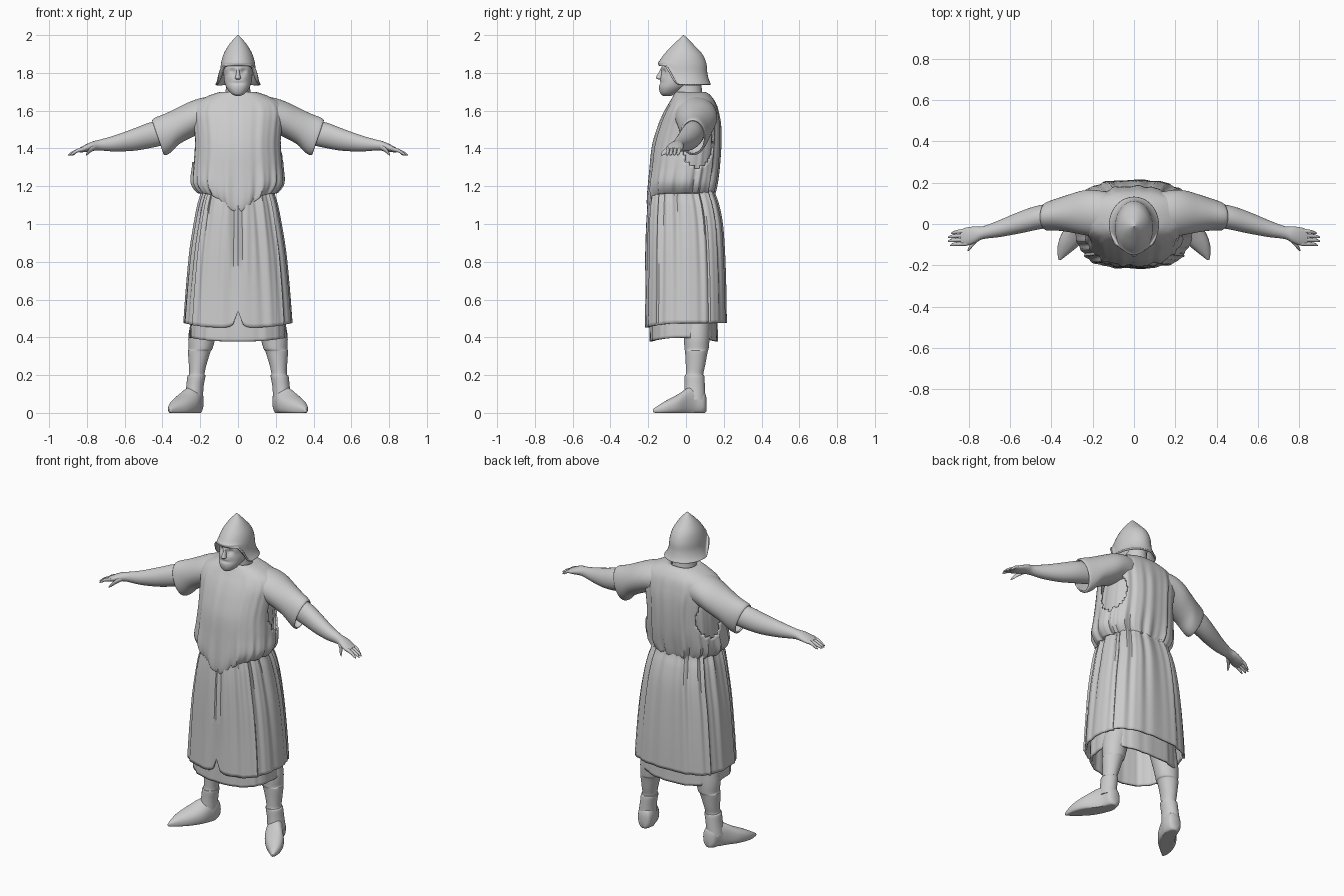
import bpy, bmesh, math
from mathutils import Vector

old = bpy.data.objects.get("Cube")
if old:
    bpy.data.objects.remove(old, do_unlink=True)

clay = bpy.data.materials.new("plain_grey")
clay.use_nodes = True
clay.diffuse_color = (0.6, 0.6, 0.6, 1)
clay.node_tree.nodes["Principled BSDF"].inputs["Base Color"].default_value = (0.6, 0.6, 0.6, 1)


def smooth(lo, hi, v):
    t = min(1, max(0, (v - lo) / (hi - lo)))
    return t * t * (3 - 2 * t)


def refine(rings, steps):
    """Catmull-Rom interpolation of the section list."""
    out = []
    for i in range(len(rings) - 1):
        p = [rings[min(max(i + k, 0), len(rings) - 1)] for k in (-1, 0, 1, 2)]
        for j in range(steps):
            t = j / steps
            out.append([b + 0.5 * t * (c - a + t * (2 * a - 5 * b + 4 * c - d + t * (3 * (b - c) + d - a)))
                        for a, b, c, d in zip(*p)])
    return out + [list(rings[-1])]


def loft(name, rings, axis="z", n=32, steps=4, power=2, shape=None, cut=None,
         caps=True, thick=0, mirror=False, angle=50):
    """Skin sections (x, y, z, half width, half depth) lying across an axis."""
    u, v = {"z": ((1, 0, 0), (0, 1, 0)), "x": ((0, 1, 0), (0, 0, 1)), "y": ((1, 0, 0), (0, 0, 1))}[axis]
    u, v = Vector(u), Vector(v)
    bm = bmesh.new()
    grid = []
    for x, y, z, a, b in refine(rings, steps):
        row = []
        for k in range(n):
            ang = 2 * math.pi * k / n
            c, s = math.cos(ang), math.sin(ang)
            c, s = (math.copysign(abs(w) ** (2 / power), w) for w in (c, s))
            mid = Vector((x, y, z))
            p = mid + u * a * c + v * b * s
            row.append(bm.verts.new(shape(p, mid, ang) if shape else p))
        grid.append(row)
    for r0, r1 in zip(grid, grid[1:]):
        for k in range(n):
            bm.faces.new((r0[k], r0[(k + 1) % n], r1[(k + 1) % n], r1[k]))
    if caps:
        bm.faces.new(grid[0])
        bm.faces.new(grid[-1])
    if cut:
        gone = [f for f in bm.faces if cut(f.calc_center_median())]
        bmesh.ops.delete(bm, geom=gone, context="FACES")
    bmesh.ops.recalc_face_normals(bm, faces=bm.faces)
    mesh = bpy.data.meshes.new(name)
    bm.to_mesh(mesh)
    bm.free()
    ob = bpy.data.objects.new(name, mesh)
    bpy.context.collection.objects.link(ob)
    mesh.materials.append(clay)
    if thick:
        m = ob.modifiers.new("thickness", "SOLIDIFY")
        m.thickness, m.offset = thick, -1
    if mirror:
        ob.modifiers.new("mirror", "MIRROR")
    bpy.ops.object.select_all(action="DESELECT")
    ob.select_set(True)
    bpy.context.view_layer.objects.active = ob
    bpy.ops.object.shade_smooth_by_angle(angle=math.radians(angle))
    return ob


def upright(rows):
    """Sections given as (height, half width, front y, back y)."""
    return [(0, (f + k) / 2, z, w, (k - f) / 2) for z, w, f, k in rows]


def folds(ang):
    return math.sin(17 * ang + 0.6) + 0.7 * math.sin(29 * ang + 2) + 0.5 * math.sin(11 * ang)


def push(p, mid, amount):
    out = Vector((p.x - mid.x, p.y - mid.y, 0))
    return p + out.normalized() * amount if out.length > 1e-5 else p


# helmet with a raised face opening and flared neck guard
def helmet_shape(p, mid, ang):
    k = 1 - 0.8 * smooth(0.25, 0.75, -math.sin(ang))
    if p.z < 1.86:
        p.z = 1.86 - (1.86 - p.z) * k
    return p


loft("helmet", upright([(2.0, .001, -.014, -.012), (1.985, .017, -.03, .006), (1.95, .047, -.068, .04),
                        (1.90, .076, -.115, .086), (1.85, .09, -.146, .108), (1.80, .095, -.148, .113),
                        (1.765, .106, -.145, .121), (1.74, .121, -.14, .132)]),
     n=64, caps=False, shape=helmet_shape, thick=0.01)


# bearded head with eye sockets and mouth crease
def face_shape(p, mid, ang):
    if math.sin(ang) < 0:
        sockets = math.exp(-((abs(p.x) - .03) / .016) ** 2 - ((p.z - 1.81) / .014) ** 2)
        mouth = math.exp(-(p.x / .03) ** 2 - ((p.z - 1.746) / .006) ** 2)
        cheek = math.exp(-((abs(p.x) - .035) / .02) ** 2 - ((p.z - 1.775) / .014) ** 2)
        p.y += .014 * sockets + .007 * mouth - .004 * cheek
    return p


loft("head", upright([(1.678, .012, -.12, -.08), (1.69, .036, -.135, -.055), (1.72, .06, -.143, .0),
                      (1.755, .073, -.138, .06), (1.79, .076, -.131, .085), (1.83, .076, -.13, .09),
                      (1.88, .06, -.09, .07)]), n=64, steps=6, shape=face_shape, power=2.2)
loft("nose", upright([(1.765, .008, -.145, -.12), (1.772, .016, -.158, -.12), (1.785, .012, -.155, -.12),
                      (1.81, .008, -.14, -.11), (1.83, .009, -.13, -.11)]), n=16)
loft("neck", upright([(1.62, .085, -.06, .1), (1.70, .066, -.06, .085), (1.80, .06, -.06, .08)]))


# under tunic and hem
loft("under_tunic", upright([(1.66, .16, -.06, .12), (1.5, .2, -.11, .16), (1.3, .205, -.15, .15),
                             (1.1, .185, -.16, .13), (.8, .235, -.18, .16), (.5, .25, -.19, .165),
                             (.39, .254, -.192, .168)]),
     n=96, power=2.6, caps=False, thick=.012,
     shape=lambda p, mid, a: push(p, mid, .002 * folds(a)) + Vector((0, 0, .02 * math.cos(a) ** 2 - .012)))


# surcoat body, bloused over the waist and open under the arms
def coat_shape(p, mid, ang):
    low = 1 - smooth(1.17, 1.36, p.z)
    front = max(0, -math.sin(ang))
    amp = .0015 + .004 * low + .002 * (1 - smooth(1.5, 1.62, p.z)) * (math.sin(ang) > 0)
    if p.z > 1.6:
        amp *= 1 - smooth(1.6, 1.67, p.z)
    p = push(p, mid, amp * folds(ang))
    p.z -= .1 * low * math.exp(-(p.x / .11) ** 2) * front ** 2
    return p


def armhole(c):
    return abs(c.x) > .17 and ((c.y - .06) / .085) ** 2 + ((c.z - 1.43) / .13) ** 2 < 1


loft("surcoat_body", upright([(1.19, .17, -.15, .12), (1.165, .192, -.182, .142), (1.17, .21, -.198, .15),
                              (1.22, .24, -.203, .162), (1.31, .237, -.192, .176), (1.42, .23, -.178, .184),
                              (1.52, .237, -.148, .183), (1.59, .245, -.118, .173), (1.64, .225, -.09, .158),
                              (1.675, .165, -.07, .135), (1.695, .11, -.058, .112), (1.698, .085, -.05, .095),
                              (1.688, .07, -.045, .085)]),
     n=128, steps=6, power=2.35, caps=False, shape=coat_shape, cut=armhole, thick=.01)


# surcoat skirt, with overlapping panels and a front slit
def skirt_shape(p, mid, ang):
    s = math.sin(ang)
    down = smooth(.45, 1.2, p.z)
    panel = .012 if s < -.62 or s > .5 else 0
    p = push(p, mid, panel - .006 + (.0025 + .003 * down) * folds(ang))
    if s < 0:
        pleat = math.cos(p.x * 130) * math.exp(-(p.x / .07) ** 2)
        p.y -= .007 * pleat * smooth(.6, .85, p.z)
        low = 1 - smooth(.46, .62, p.z)
        p.z += low * (.09 * math.exp(-abs(p.x) / .016) - .025 * s * s)
    return p


loft("surcoat_skirt", upright([(1.23, .19, -.17, .135), (1.17, .192, -.18, .142), (1.1, .212, -.19, .165),
                               (1.0, .232, -.198, .185), (.85, .257, -.203, .197), (.65, .278, -.206, .205),
                               (.475, .292, -.21, .208)]),
     n=160, steps=6, power=2.7, caps=False, shape=skirt_shape, thick=.01, angle=40)

# sleeves, forearms and hands
loft("sleeve", [(.08, .045, 1.585, .1, .095), (.17, .05, 1.58, .112, .092), (.24, .055, 1.557, .108, .096),
                (.31, .052, 1.522, .092, .098), (.37, .046, 1.483, .078, .1), (.415, .038, 1.462, .07, .098),
                (.425, .036, 1.46, .064, .088)],
     axis="x", n=48, caps=False, thick=.008, mirror=True,
     shape=lambda p, mid, a: p + Vector((.03 * math.sin(a) * smooth(.3, .42, mid.x), 0, 0)))
loft("forearm", [(.34, .05, 1.495, .055, .065), (.46, .032, 1.471, .058, .068), (.55, .008, 1.447, .053, .059),
                 (.65, -.022, 1.427, .041, .043), (.73, -.042, 1.418, .031, .029), (.77, -.052, 1.412, .04, .025),
                 (.81, -.061, 1.4, .044, .019), (.84, -.066, 1.39, .038, .012)], axis="x", mirror=True)
for i, name in enumerate(("little", "ring", "middle", "index")):
    y, tip = -.036 - i * .02, (.885, .9, .9, .89)[i]
    loft(name + "_finger", [(.81, y, 1.4, .01, .012), (.85, y - .001, 1.388, .0095, .01),
                            (tip - .015, y - .006 + i * .001, 1.372, .008, .008),
                            (tip, y - .008, 1.364, .002, .002)], axis="x", n=12, mirror=True)
loft("thumb", [(.745, -.062, 1.413, .014, .014), (.775, -.09, 1.397, .014, .014),
               (.795, -.115, 1.378, .012, .011), (.806, -.13, 1.365, .002, .003)], axis="x", n=12, mirror=True)

# legs with wrinkled boot tops, and pointed shoes
loft("leg", [(.14, .05, .62, .085, .085), (.187, .056, .42, .074, .07), (.198, .056, .34, .063, .064),
             (.205, .055, .325, .06, .06), (.214, .05, .25, .046, .051), (.218, .045, .205, .041, .046),
             (.22, .045, .195, .048, .052), (.228, .046, .14, .046, .054), (.236, .045, .07, .05, .058)],
     mirror=True)


def sole_shape(p, mid, ang):
    p.z = max(p.z, 0)
    return p


loft("shoe", [(.226, .108, .045, .015, .035), (.226, .095, .055, .04, .06), (.232, .05, .06, .05, .08),
              (.25, .01, .055, .057, .078), (.28, -.04, .04, .066, .06), (.312, -.095, .028, .055, .043),
              (.34, -.14, .018, .03, .026), (.36, -.175, .012, .005, .008)],
     axis="y", power=2.3, mirror=True, shape=sole_shape)
